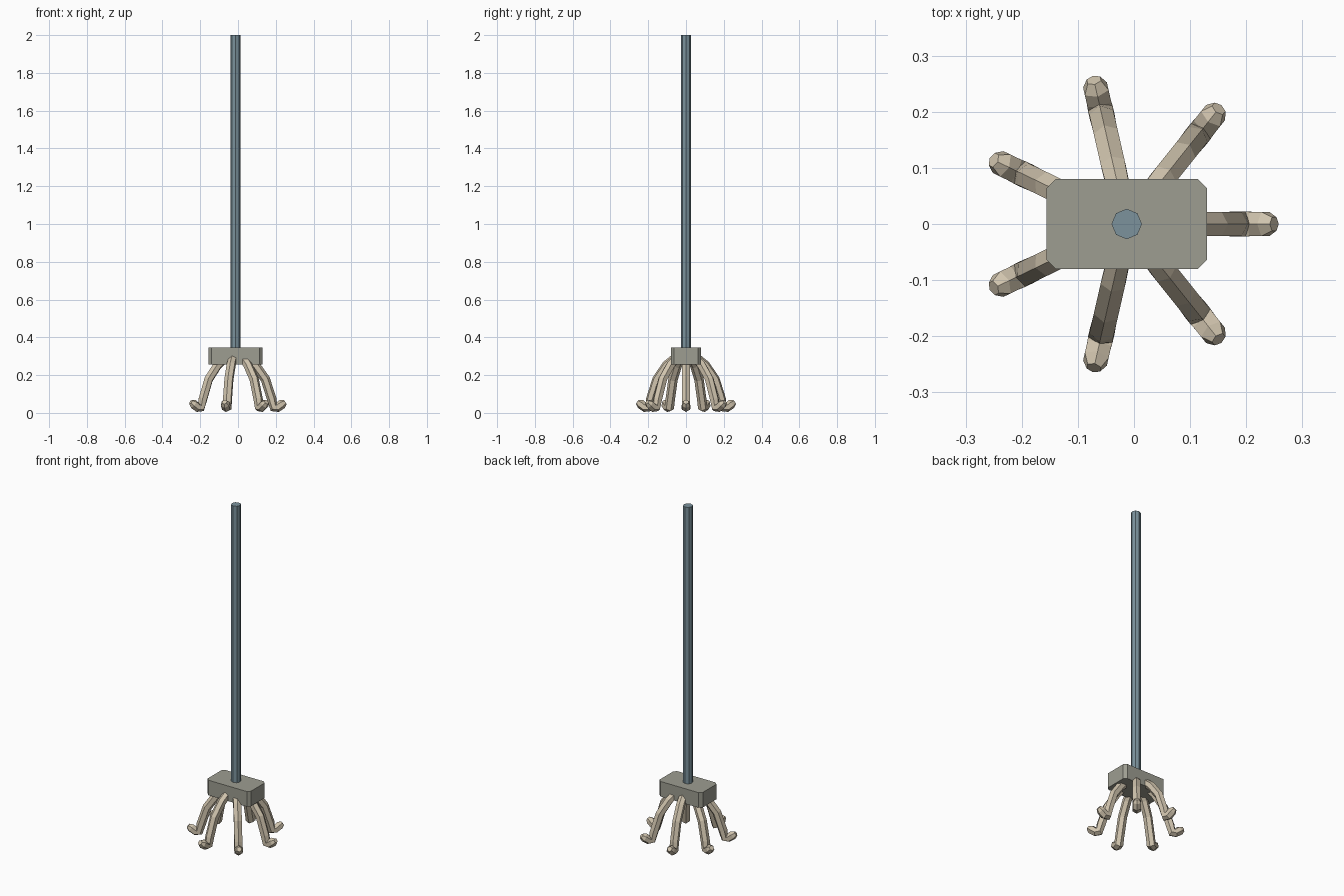
import bpy, bmesh, math
from mathutils import Vector, Matrix

if "Cube" in bpy.data.objects:
    bpy.data.objects.remove(bpy.data.objects["Cube"])

CX = -0.013          # pole axis, slightly off the centre of the fringe


def material(name, rgb):
    m = bpy.data.materials.new(name)
    m.diffuse_color = (*rgb, 1)
    m.use_nodes = True
    m.node_tree.nodes["Principled BSDF"].inputs["Base Color"].default_value = m.diffuse_color
    return m


def finish(name, bm, mat):
    bmesh.ops.recalc_face_normals(bm, faces=bm.faces)
    me = bpy.data.meshes.new(name)
    bm.to_mesh(me)
    bm.free()
    me.materials.append(mat)
    ob = bpy.data.objects.new(name, me)
    bpy.context.collection.objects.link(ob)
    return ob


steel = material("blue_grey_metal", (0.20, 0.29, 0.335))
grey = material("warm_grey", (0.34, 0.34, 0.285))
cream = material("cream_cotton", (0.63, 0.55, 0.42))

# Pole: eight-sided rod
bm = bmesh.new()
bmesh.ops.create_cone(bm, cap_ends=True, segments=8, radius1=0.027, radius2=0.027,
                      depth=1.70, matrix=Matrix.Translation((CX, 0, 1.15)))
finish("pole", bm, steel)

# Head: block with chamfered upright corners
bm = bmesh.new()
bmesh.ops.create_cube(bm, size=1, matrix=Matrix.Translation((CX, 0, 0.301))
                      @ Matrix.Diagonal((0.286, 0.16, 0.09, 1)))
upright = [e for e in bm.edges if abs(e.verts[0].co.z - e.verts[1].co.z) > 0.05]
bmesh.ops.bevel(bm, geom=upright, offset=0.016, segments=1, affect='EDGES')
finish("mop_head", bm, grey)

# Strands: six-sided tubes (distance out, height, thickness), flicked up at the tip
PATH = [(0.035, 0.312, 0.022), (0.105, 0.253, 0.025), (0.158, 0.178, 0.025),
        (0.192, 0.072, 0.025), (0.203, 0.030, 0.026), (0.222, 0.029, 0.025),
        (0.247, 0.047, 0.025), (0.263, 0.058, 0.014)]
SIDES = 6


def strand(name, angle):
    out = Vector((math.cos(angle), math.sin(angle), 0))
    side = Vector((-math.sin(angle), math.cos(angle), 0))
    pts = [Vector((CX, 0, z)) + out * r for r, z, _ in PATH]
    bm = bmesh.new()
    rings = []
    for i, p in enumerate(pts):
        a, b = pts[max(i - 1, 0)], pts[min(i + 1, len(pts) - 1)]
        d = ((p - a).normalized() + (b - p).normalized()).normalized()
        up = d.cross(side)
        ring = []
        for k in range(SIDES):
            t = math.tau * k / SIDES
            ring.append(bm.verts.new(p + (up * math.cos(t) + side * math.sin(t)) * PATH[i][2]))
        rings.append(ring)
    for r0, r1 in zip(rings, rings[1:]):
        for k in range(SIDES):
            n = (k + 1) % SIDES
            bm.faces.new((r0[k], r0[n], r1[n], r1[k]))
    bm.faces.new(rings[0])
    bm.faces.new(rings[-1])
    finish(name, bm, cream)


for i in range(7):
    strand(f"mop_strand_{i + 1}", math.tau * i / 7)
